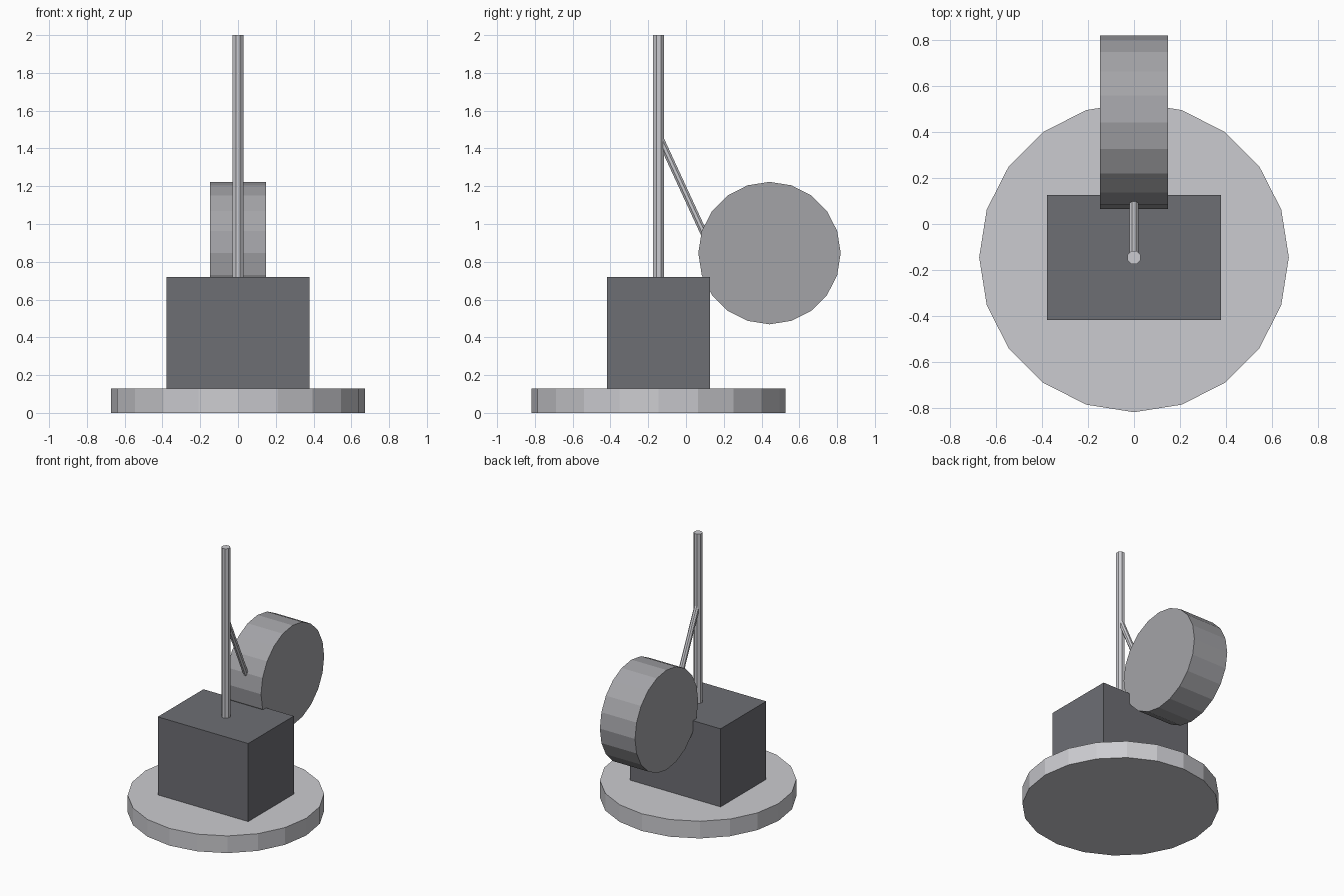
import bpy
import math
from mathutils import Vector

cube = bpy.data.objects.get("Cube")
if cube:
    bpy.data.objects.remove(cube, do_unlink=True)


def material(name, color):
    mat = bpy.data.materials.new(name)
    mat.use_nodes = True
    mat.diffuse_color = (*color, 1)
    mat.node_tree.nodes["Principled BSDF"].inputs["Base Color"].default_value = (*color, 1)
    return mat


light_grey = material("light grey", (0.60, 0.60, 0.63))
mid_grey = material("mid grey", (0.37, 0.37, 0.39))
dark_grey = material("dark grey", (0.155, 0.158, 0.175))


def rod(name, start, end, radius, sides, mat, turn=0):
    """Flat-sided cylinder between two points, turned about its own axis."""
    start, end = Vector(start), Vector(end)
    axis = end - start
    bpy.ops.mesh.primitive_cylinder_add(vertices=sides, radius=radius, depth=axis.length)
    obj = bpy.context.object
    obj.name = name
    obj.rotation_mode = 'QUATERNION'
    spin = Vector((0, 0, 1)).rotation_difference(axis)
    obj.rotation_quaternion = spin @ Vector((1, 0, 0)).rotation_difference(
        Vector((math.cos(turn), math.sin(turn), 0)))
    obj.location = (start + end) / 2
    obj.data.materials.append(mat)
    return obj


def box(name, low, high, mat):
    low, high = Vector(low), Vector(high)
    bpy.ops.mesh.primitive_cube_add(size=1, location=(low + high) / 2)
    obj = bpy.context.object
    obj.name = name
    obj.scale = high - low
    obj.data.materials.append(mat)
    return obj


axis_y = -0.145
eighth = math.pi / 8

# Round foot and block body
rod("base_disc", (0, axis_y, 0), (0, axis_y, 0.13), 0.673, 20, light_grey)
box("body_block", (-0.378, -0.418, 0.13), (0.378, 0.127, 0.72), dark_grey)

# Drum standing on edge behind the body
rod("rear_drum", (-0.147, 0.442, 0.846), (0.147, 0.442, 0.846), 0.377, 20, mid_grey)

# Mast and the slanted strut that ties it to the drum
rod("mast", (0, axis_y, 0.70), (0, axis_y, 2.0), 0.031, 8, light_grey, eighth)
rod("strut", (0, -0.14, 1.46), (0, 0.16, 0.81), 0.02, 8, light_grey, eighth)
